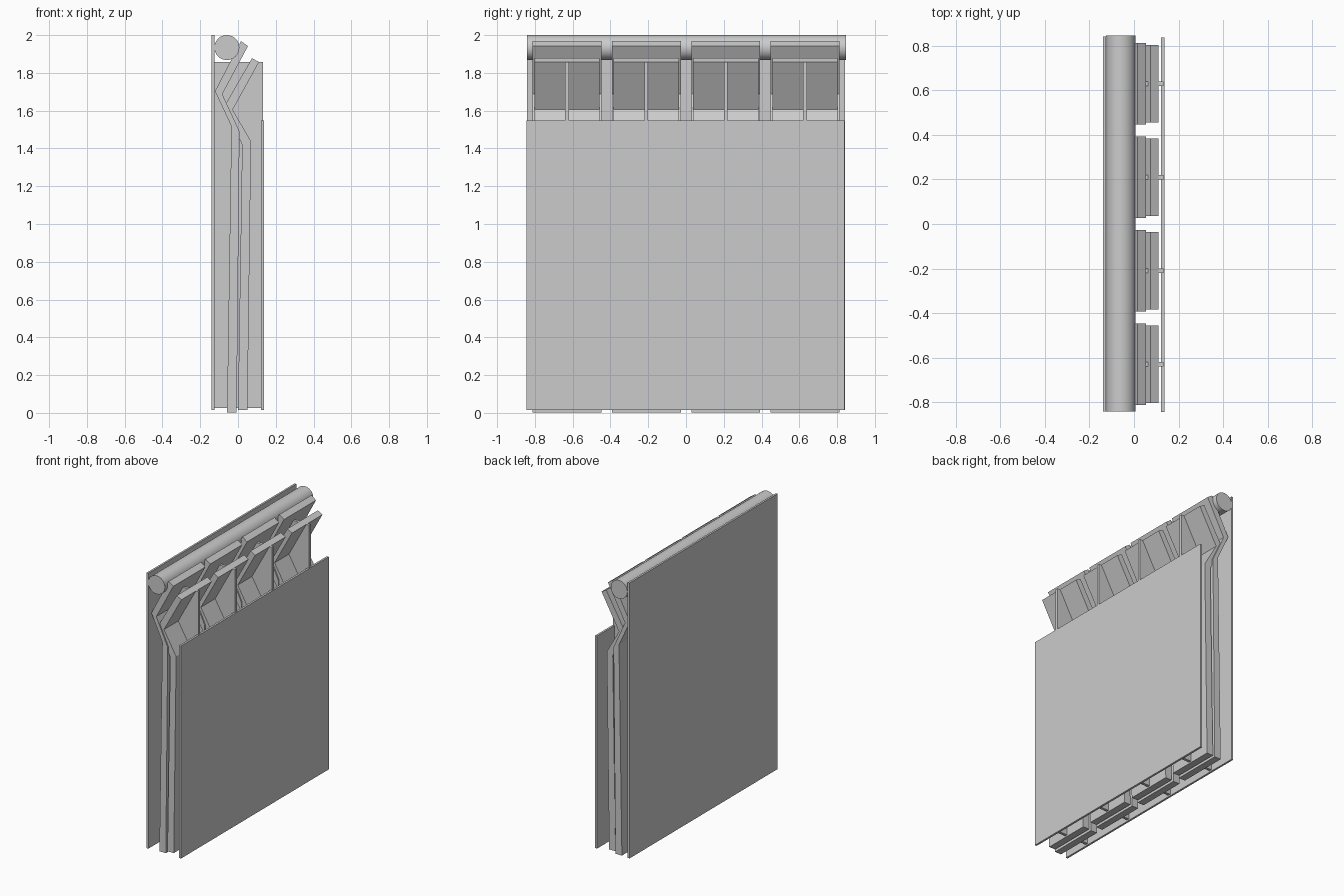
import bpy, bmesh, math
from mathutils import Matrix

cube = bpy.data.objects.get("Cube")
if cube:
    bpy.data.objects.remove(cube, do_unlink=True)

grey = bpy.data.materials.new("light grey metal")
grey.use_nodes = True
colour = (0.6, 0.6, 0.6, 1)
grey.diffuse_color = colour
grey.node_tree.nodes["Principled BSDF"].inputs["Base Color"].default_value = colour


def finish(name, bm):
    bmesh.ops.recalc_face_normals(bm, faces=bm.faces)
    mesh = bpy.data.meshes.new(name)
    bm.to_mesh(mesh)
    bm.free()
    mesh.materials.append(grey)
    obj = bpy.data.objects.new(name, mesh)
    bpy.context.collection.objects.link(obj)
    return obj


def extrude_profile(name, profile, y0, y1):
    """Extrude an (x, z) outline along y."""
    bm = bmesh.new()
    face = bm.faces.new([bm.verts.new((x, y0, z)) for x, z in profile])
    new = bmesh.ops.extrude_face_region(bm, geom=[face])["geom"]
    verts = [g for g in new if isinstance(g, bmesh.types.BMVert)]
    bmesh.ops.translate(bm, verts=verts, vec=(0, y1 - y0, 0))
    return finish(name, bm)


def slab(name, x0, x1, z0, z1, y0, y1):
    return extrude_profile(name, [(x0, z0), (x1, z0), (x1, z1), (x0, z1)], y0, y1)


# Outer panels
slab("back_panel", -0.139, -0.125, 0.015, 2.0, -0.842, 0.842)
slab("front_panel", 0.122, 0.137, 0.015, 1.547, -0.845, 0.838)

# Header pipe along the top
bm = bmesh.new()
bmesh.ops.create_cone(bm, cap_ends=True, segments=48, radius1=0.066, radius2=0.066,
                      depth=1.69, matrix=Matrix.Rotation(math.pi / 2, 4, "X"))
bmesh.ops.translate(bm, verts=bm.verts, vec=(-0.059, 0.002, 1.934))
pipe = finish("header_pipe", bm)
bpy.context.view_layer.objects.active = pipe
pipe.select_set(True)
bpy.ops.object.shade_smooth_by_angle(angle=math.radians(40))
pipe.select_set(False)

# Bent strips, outlined up the left edge and down the right edge
rear_strip = [(-0.058, 0.003), (-0.035, 1.517), (-0.122, 1.703), (0.016, 1.968),
              (0.053, 1.942), (-0.083, 1.687), (0.008, 1.490), (-0.007, 0.003)]
fore_strip = [(0.0, 0.015), (0.022, 1.420), (-0.074, 1.620), (0.074, 1.878),
              (0.111, 1.857), (-0.028, 1.605), (0.069, 1.437), (0.050, 0.015)]

# Four bays, each with two strips and a cross web
for i in range(4):
    y = -0.63 + 0.42 * i
    extrude_profile(f"rear_bent_strip_{i + 1}", rear_strip, y - 0.182, y + 0.183)
    extrude_profile(f"front_bent_strip_{i + 1}", fore_strip, y - 0.173, y + 0.173)
    slab(f"cross_web_{i + 1}", -0.127, 0.132, 0.025, 1.857, y - 0.010, y + 0.010)
